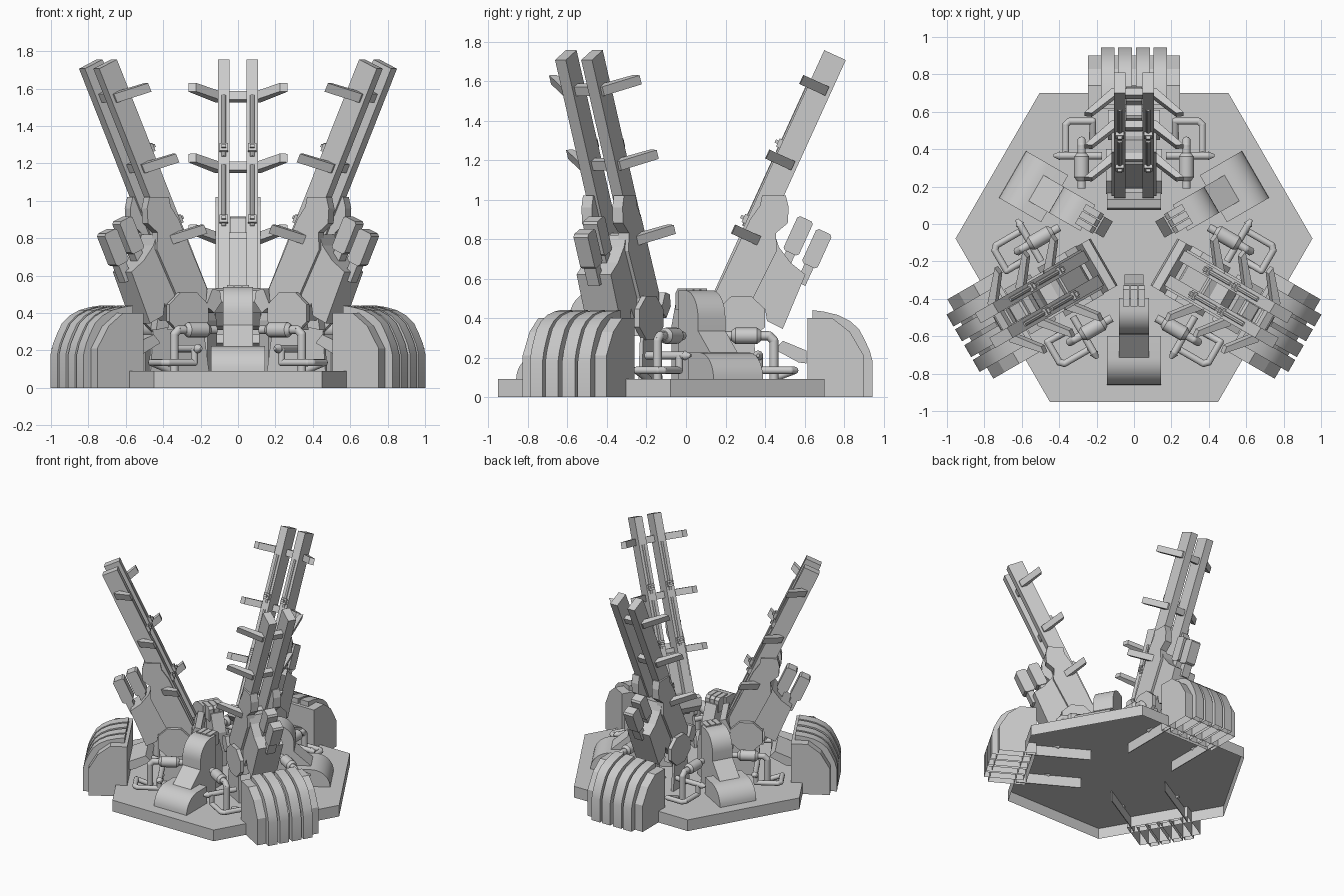
import bpy, bmesh, math
from mathutils import Vector, Matrix

if "Cube" in bpy.data.objects:
    bpy.data.objects.remove(bpy.data.objects["Cube"])

CY = -0.110            # centre of the threefold symmetry


def finish(name, bm, turn=0.0, copies=3, smooth=0):
    """Turn a bmesh into linked copies around the centre."""
    bmesh.ops.recalc_face_normals(bm, faces=bm.faces)
    me = bpy.data.meshes.new(name)
    bm.to_mesh(me)
    bm.free()
    for k in range(copies):
        ob = bpy.data.objects.new(name, me)
        bpy.context.collection.objects.link(ob)
        ob.location = (0, CY, 0)
        ob.rotation_euler = (0, 0, math.radians(turn + 120 * k))
    if smooth:
        bpy.ops.object.select_all(action='DESELECT')
        ob.select_set(True)
        bpy.context.view_layer.objects.active = ob
        bpy.ops.object.shade_smooth_by_angle(angle=math.radians(smooth))


def extrude(bm, pts, vec, open_bottom=False):
    """Prism from a 3D polygon pushed along vec."""
    a = [bm.verts.new(p) for p in pts]
    b = [bm.verts.new(Vector(p) + Vector(vec)) for p in pts]
    n = len(pts)
    bm.faces.new(a)
    bm.faces.new(b)
    for i in range(n):
        j = (i + 1) % n
        q = (a[i], a[j], b[j], b[i])
        if not (open_bottom and all(v.co.z < 1e-5 for v in q)):
            bm.faces.new(q)


def prism(bm, prof, x0, x1, mirror=False, open_bottom=False):
    """Profile in (radius, height), spread sideways from x0 to x1."""
    for lo, hi in ([(x0, x1), (-x1, -x0)] if mirror else [(x0, x1)]):
        extrude(bm, [(lo, r, z) for r, z in prof], (hi - lo, 0, 0), open_bottom)


def P(q, s):
    """Leaning arm frame: q outward across the rail, s down from its tip."""
    return (0.70 - CY + 0.91 * q - 0.415 * s, 1.756 - 0.415 * q - 0.91 * s)


def rect(q0, q1, s0, s1):
    return [P(q0, s0), P(q1, s0), P(q1, s1), P(q0, s1)]


def yz(pts):
    return [(y - CY, z) for y, z in pts]


def tube(bm, path, rad, seg=10):
    """Pipe along straight runs with round joints."""
    for a, b in zip(path, path[1:]):
        cone(bm, a, b, rad, rad, seg)
    for p in path[1:-1]:
        bmesh.ops.create_uvsphere(bm, u_segments=seg, v_segments=6, radius=rad,
                                  matrix=Matrix.Translation(p))


def cone(bm, a, b, r1, r2, seg):
    a, b = Vector(a), Vector(b)
    m = Matrix.Translation((a + b) / 2) @ (b - a).to_track_quat('Z', 'Y').to_matrix().to_4x4()
    bmesh.ops.create_cone(bm, cap_ends=True, segments=seg, radius1=r1, radius2=r2,
                          depth=(b - a).length, matrix=m)


# Base: hollow six-sided plate, open underneath
bm = bmesh.new()
hexa = []
for k in range(3):
    for x in (0.505, -0.505):
        hexa.append(Matrix.Rotation(math.radians(120 * k), 3, 'Z') @ Vector((x, 0.70 - CY, 0)))
extrude(bm, hexa, (0, 0, 0.09))
bm.normal_update()
bmesh.ops.delete(bm, geom=[f for f in bm.faces if f.calc_center_median().z < 0.001], context='FACES_ONLY')
finish("base_plate", bm, copies=1)

# Thin stiffening walls under the base
bm = bmesh.new()
prism(bm, yz([(0.19, 0), (0.19, 0.085), (0.69, 0.085), (0.69, 0)]), 0.212, 0.218, mirror=True)
finish("base_stiffeners", bm)

# Fenders: shell body with four curved ribs
bm = bmesh.new()
prism(bm, yz([(0.615, 0), (0.615, 0.40), (0.74, 0.40), (0.83, 0.33), (0.90, 0.21), (0.90, 0)]),
      -0.245, 0.245, open_bottom=True)
finish("fender_body", bm)
bm = bmesh.new()
rib = yz([(0.64, 0), (0.64, 0.44), (0.70, 0.432), (0.77, 0.415), (0.83, 0.385), (0.875, 0.345),
          (0.905, 0.29), (0.93, 0.235), (0.945, 0.18), (0.945, 0)])
for x in (0.012, 0.103):
    prism(bm, rib, x, x + 0.074, mirror=True, open_bottom=True)
finish("fender_ribs", bm, smooth=35)

# Twin rails leaning outward
bm = bmesh.new()
prism(bm, rect(0, 0.12, 0, 1.35), 0.045, 0.108, mirror=True)
finish("rails", bm)

# Swept cross blades with pointed tips, three per arm
bm = bmesh.new()
half = [(0.10, 0.06), (0.225, -0.045), (0.265, -0.04), (0.12, 0.10)]
plan = half + [(-w, q) for w, q in reversed(half)]
for s in (0.158, 0.573, 0.99):
    extrude(bm, [(w, *P(q, s)) for w, q in plan], (0, -0.415 * 0.05, -0.91 * 0.05))
finish("cross_blades", bm)

# Rods and clamps on the inner faces of the rails
bm = bmesh.new()
for x in (-0.076, 0.076):
    for s0, s1 in ((0.21, 0.57), (0.62, 0.98)):
        tube(bm, [(x, *P(0.004, s0)), (x, *P(0.004, s1))], 0.014, 8)
for s in (0.50, 0.92):
    prism(bm, rect(-0.02, 0.02, s, s + 0.045), 0.054, 0.098, mirror=True)
    prism(bm, rect(-0.035, 0.01, s + 0.012, s + 0.03), 0.064, 0.088, mirror=True)
finish("rail_rods", bm)

# Lower arm body and stepped side guards
bm = bmesh.new()
prism(bm, yz([(0.32, 0.80), (0.20, 0.53), (0.19, 0.42), (0.24, 0.36), (0.34, 0.36), (0.40, 0.45),
              (0.41, 0.385), (0.49, 0.345), (0.605, 0.62), (0.53, 0.68), (0.47, 0.76), (0.45, 0.82)]),
      -0.10, 0.10)
finish("arm_body", bm)
bm = bmesh.new()
prism(bm, yz([(0.385, 1.02), (0.375, 0.97), (0.325, 0.90), (0.15, 0.53), (0.16, 0.42), (0.24, 0.33),
              (0.36, 0.31), (0.35, 0.37), (0.34, 0.50), (0.46, 0.74), (0.455, 0.83), (0.515, 0.88),
              (0.52, 0.96), (0.505, 1.02)]), 0.06, 0.12, mirror=True)
finish("arm_guards", bm)

# Pods on the outside of the arm, with chamfered ends and necks
bm = bmesh.new()
for q, s in ((0.270, 0.91), (0.383, 0.93)):
    a, e, c = 0.043, 0.095, 0.012
    prism(bm, [P(q - a + c, s - e), P(q + a - c, s - e), P(q + a, s - e + c), P(q + a, s + e - c),
               P(q + a - c, s + e), P(q - a + c, s + e), P(q - a, s + e - c), P(q - a, s - e + c)],
          -0.042, 0.042)
    prism(bm, rect(q - 0.025, q + 0.025, s + e, s + e + 0.1), -0.034, 0.034)
finish("pods", bm)

# Pivot: octagonal side plates, posts, front bar and rear strut
bm = bmesh.new()
octa = [(0.39 + 0.13 * math.cos(math.radians(45 * i + 22.5)),
         0.40 + 0.12 * math.sin(math.radians(45 * i + 22.5))) for i in range(8)]
prism(bm, octa, 0.12, 0.15, mirror=True)
prism(bm, yz([(0.15, 0.09), (0.19, 0.36), (0.34, 0.36), (0.36, 0.09)]), 0.12, 0.14, mirror=True)
finish("pivot_plates", bm)
bm = bmesh.new()
prism(bm, yz([(0.075, 0.46), (0.085, 0.52), (0.13, 0.53), (0.17, 0.44), (0.12, 0.40)]), -0.145, 0.145)
finish("front_bar", bm)
bm = bmesh.new()
prism(bm, yz([(0.45, 0.24), (0.49, 0.285), (0.61, 0.235), (0.61, 0.17), (0.57, 0.175)]), -0.14, 0.14)
finish("rear_strut", bm)

# Tanks between the arms: tall rounded housing over a wide rounded foot
arc = [(0.35 + 0.13 * math.sin(math.radians(a)), 0.40 + 0.14 * math.cos(math.radians(a)))
       for a in range(0, 91, 10)]
bm = bmesh.new()
prism(bm, [(0.285, 0.09), (0.285, 0.54)] + arc + [(0.48, 0.335), (0.61, 0.22), (0.61, 0.09)],
      -0.08, 0.08)
finish("tank_housing", bm, turn=180, smooth=30)
foot = [(0.61 + 0.14 * math.sin(math.radians(a)), 0.09 + 0.135 * math.cos(math.radians(a)))
        for a in range(0, 91, 10)]
bm = bmesh.new()
prism(bm, [(0.49, 0.09), (0.49, 0.225)] + foot, -0.145, 0.145)
finish("tank_foot", bm, turn=180, smooth=30)
bm = bmesh.new()
prism(bm, [(0.16, 0.09), (0.16, 0.36), (0.21, 0.50), (0.285, 0.50), (0.285, 0.09)], -0.05, 0.05)
for x in (-0.06, -0.018, 0.024):
    prism(bm, [(0.22, 0.44), (0.22, 0.53), (0.24, 0.55), (0.33, 0.55), (0.33, 0.44)], x, x + 0.036)
finish("tank_back", bm, turn=180)

# Pipework on both sides of each arm, with thick filter sleeves
bm = bmesh.new()
for m in (-1, 1):
    def Q(*pts):
        return [(m * x, y - CY, z) for x, y, z in pts]
    tube(bm, Q((0.28, 0.19, 0.31), (0.28, 0.42, 0.31), (0.28, 0.445, 0.285), (0.28, 0.445, 0.09)), 0.023)
    tube(bm, Q((0.22, 0.43, 0.09), (0.22, 0.55, 0.135), (0.345, 0.55, 0.135), (0.365, 0.53, 0.135),
               (0.365, 0.37, 0.135), (0.365, 0.37, 0.21)), 0.019)
    tube(bm, Q((0.17, 0.365, 0.21), (0.40, 0.365, 0.21)), 0.02)
    cone(bm, *Q((0.395, 0.365, 0.21), (0.43, 0.365, 0.21)), 0.026, 0.008, 10)
    tube(bm, Q((0.28, 0.25, 0.31), (0.28, 0.36, 0.31)), 0.041, 14)
    for y0, y1 in ((0.25, 0.23), (0.36, 0.38)):
        cone(bm, *Q((0.28, y0, 0.31), (0.28, y1, 0.31)), 0.041, 0.026, 14)
finish("pipes", bm, smooth=40)
